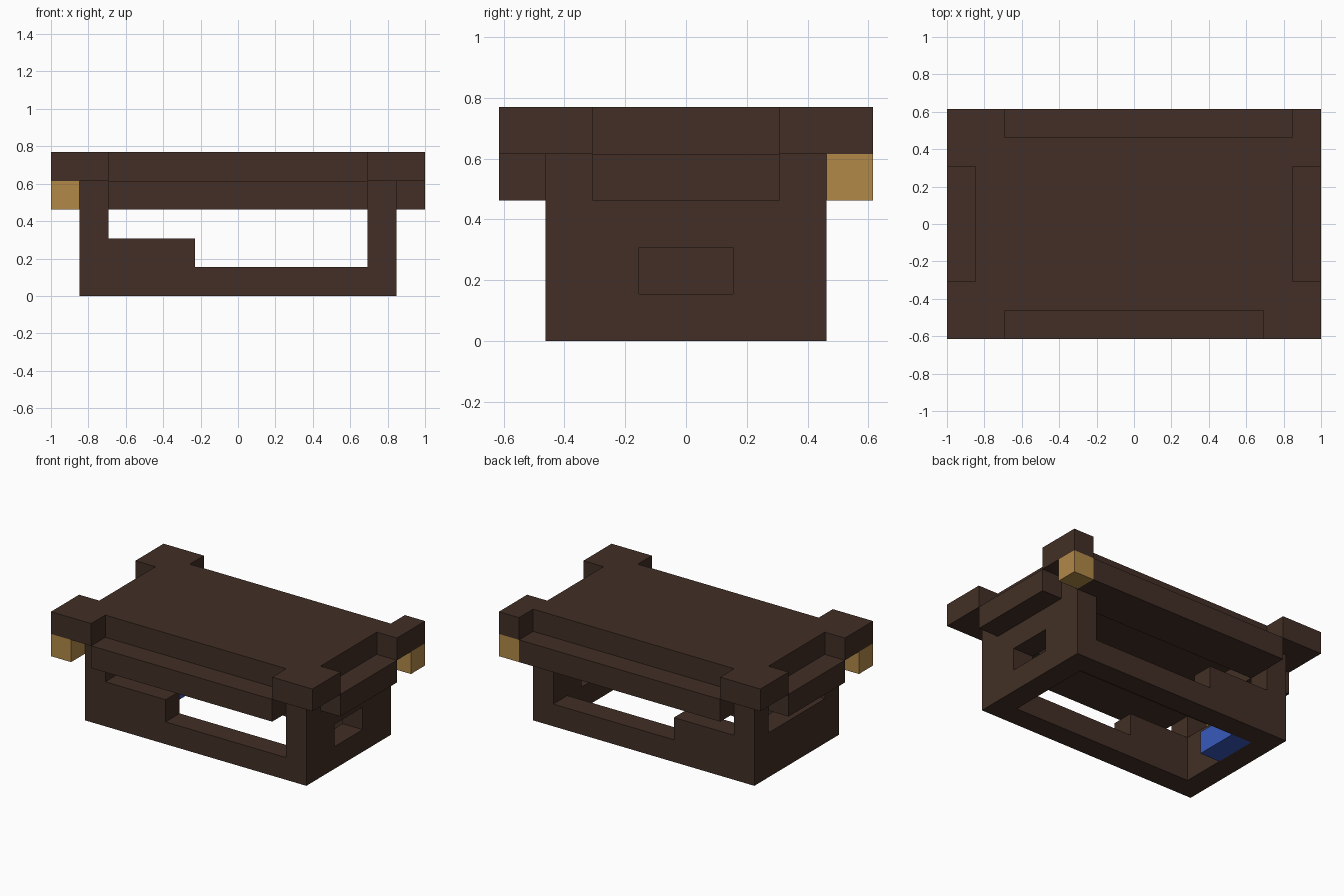
import bpy
import bmesh
from mathutils import Vector

cube = bpy.data.objects.get("Cube")
if cube:
    bpy.data.objects.remove(cube, do_unlink=True)

U = 2 / 13                      # one block
ORIGIN = Vector((6.5, 4, 0))    # grid centre in blocks


def material(name, rgb):
    mat = bpy.data.materials.new(name)
    mat.use_nodes = True
    color = (*rgb, 1)
    mat.diffuse_color = color
    mat.node_tree.nodes["Principled BSDF"].inputs["Base Color"].default_value = color
    return mat


BROWN = material("dark_brown", (0.054, 0.028, 0.019))
GOLD = material("gold", (0.44, 0.25, 0.066))
BLUE = material("blue", (0.04, 0.1, 0.5))


def prism(name, outline, place, depth, mat):
    """Extrude a closed outline; place maps outline points to block units."""
    bm = bmesh.new()
    face = bm.faces.new([bm.verts.new((place(a, b) - ORIGIN) * U) for a, b in outline])
    moved = bmesh.ops.extrude_face_region(bm, geom=[face])
    verts = [v for v in moved["geom"] if isinstance(v, bmesh.types.BMVert)]
    bmesh.ops.translate(bm, verts=verts, vec=Vector(depth) * U)
    bmesh.ops.recalc_face_normals(bm, faces=bm.faces)
    mesh = bpy.data.meshes.new(name)
    bm.to_mesh(mesh)
    bm.free()
    mesh.materials.append(mat)
    obj = bpy.data.objects.new(name, mesh)
    bpy.context.collection.objects.link(obj)
    return obj


def box(name, x, y, z, mat=BROWN):
    corners = [(x[0], y[0]), (x[1], y[0]), (x[1], y[1]), (x[0], y[1])]
    prism(name, corners, lambda a, b: Vector((a, b, z[0])), (0, 0, z[1] - z[0]), mat)


# Roof slab with a notch in each edge
roof = [(0, 0), (2, 0), (2, 1), (11, 1), (11, 0), (13, 0), (13, 2), (12, 2),
        (12, 6), (13, 6), (13, 8), (12, 8), (12, 7), (2, 7), (2, 8), (0, 8),
        (0, 6), (1, 6), (1, 2), (0, 2)]
prism("roof", roof, lambda a, b: Vector((a, b, 4)), (0, 0, 1), BROWN)

# Ledges under the notches
box("front_ledge", (2, 11), (0, 1), (3, 4))
box("back_ledge", (2, 12), (7, 8), (3, 4))
box("right_ledge", (0, 1), (2, 6), (3, 4))
box("left_ledge", (12, 13), (2, 6), (3, 4))

# Long walls: stepped sill, corner posts and header
sill = [(1, 0), (12, 0), (12, 4), (1, 4), (1, 2), (2, 2), (2, 3), (11, 3),
        (11, 1), (5, 1), (5, 2), (1, 2)]
sill = [(1, 0), (12, 0), (12, 3), (11, 3), (11, 1), (5, 1), (5, 2), (2, 2),
        (2, 3), (1, 3)]
for side, y in (("front", 1), ("back", 6)):
    prism(side + "_wall", sill, lambda a, b: Vector((a, y, b)), (0, 1, 0), BROWN)
    box(side + "_header", (1, 12), (y, y + 1), (3, 4))

# Low end wall with a wide opening
box("right_end_wall", (1, 2), (2, 6), (0, 2))
box("right_end_header", (1, 2), (2, 6), (3, 4))

# Tall end wall with a small window
box("left_end_sill", (11, 12), (2, 6), (0, 1))
for name, y in (("front", 2), ("back", 5)):
    box("left_end_jamb_" + name, (11, 12), (y, y + 1), (1, 2))
box("left_end_header", (11, 12), (2, 6), (2, 4))

# Corner lamps and the blue block on the floor
box("front_lamp", (0, 1), (0, 1), (3, 4), GOLD)
box("back_lamp", (12, 13), (7, 8), (3, 4), GOLD)
box("floor_block", (2, 3), (4, 6), (0, 1), BLUE)
